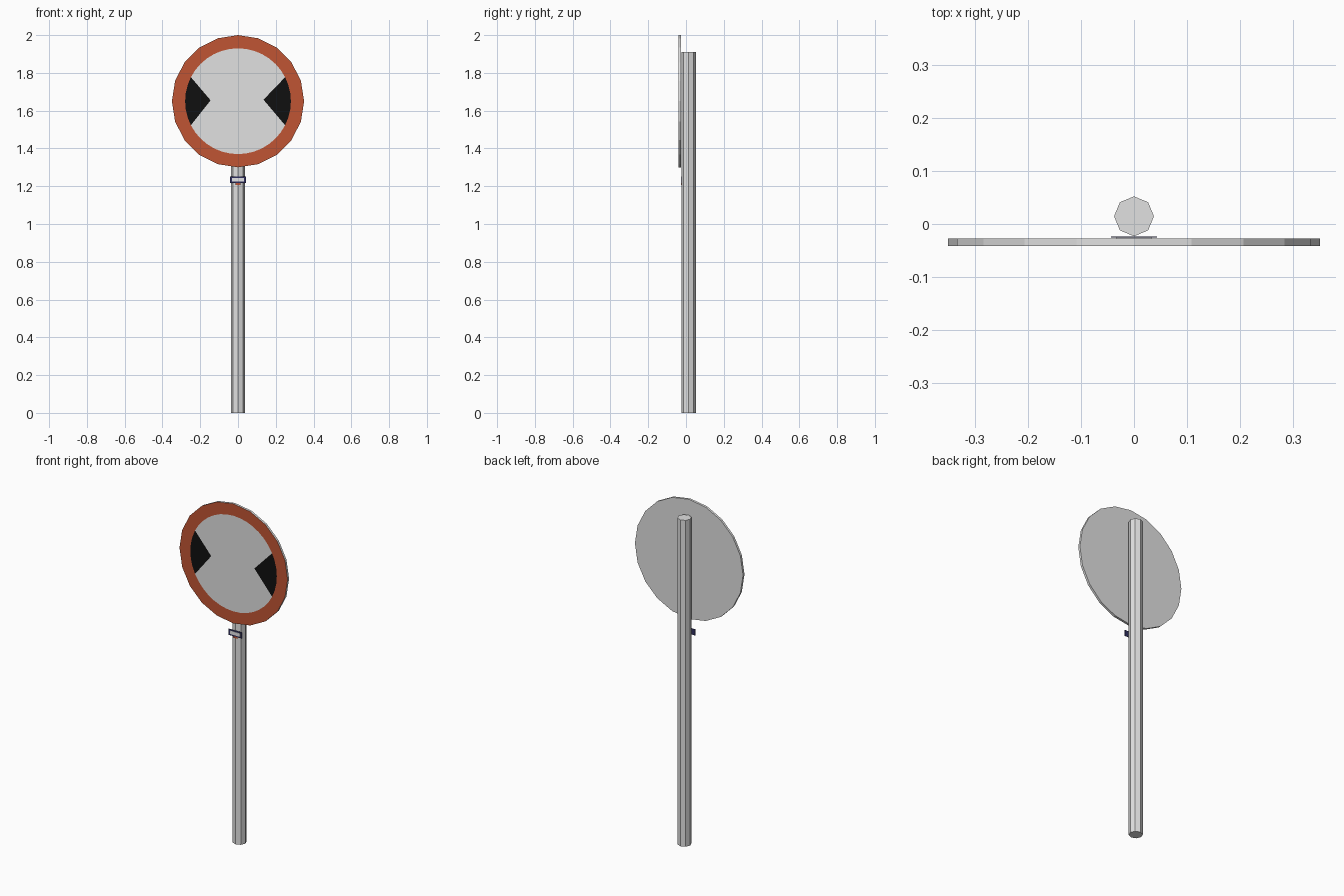
import bpy
import bmesh
from math import cos, sin, pi

cube = bpy.data.objects.get("Cube")
if cube:
    bpy.data.objects.remove(cube, do_unlink=True)


def material(name, rgb):
    m = bpy.data.materials.new(name)
    m.use_nodes = True
    m.diffuse_color = (*rgb, 1)
    m.node_tree.nodes["Principled BSDF"].inputs["Base Color"].default_value = (*rgb, 1)
    return m


grey = material("galvanised grey", (0.75, 0.75, 0.75))
orange = material("orange red", (0.53, 0.09, 0.034))
black = material("black", (0.005, 0.005, 0.005))
navy = material("navy blue", (0.03, 0.03, 0.12))
white = material("white", (0.8, 0.8, 0.82))


def finish(name, bm, mats):
    bmesh.ops.recalc_face_normals(bm, faces=bm.faces[:])
    mesh = bpy.data.meshes.new(name)
    bm.to_mesh(mesh)
    bm.free()
    for m in mats:
        mesh.materials.append(m)
    obj = bpy.data.objects.new(name, mesh)
    bpy.context.collection.objects.link(obj)
    return obj


def box(name, centre, size, mat):
    bm = bmesh.new()
    bmesh.ops.create_cube(bm, size=1)
    for v in bm.verts:
        v.co = [c + s * a for c, s, a in zip(centre, size, v.co)]
    return finish(name, bm, [mat])


# Octagonal pole
POLE_R, POLE_Y, POLE_TOP = 0.0375, 0.0145, 1.91
bm = bmesh.new()
bmesh.ops.create_cone(bm, cap_ends=True, segments=8, radius1=POLE_R, radius2=POLE_R, depth=POLE_TOP)
bmesh.ops.translate(bm, verts=bm.verts[:], vec=(0, POLE_Y, POLE_TOP / 2))
finish("pole", bm, [grey])

# Round sign: twenty-sided plate with a painted ring and two wedges on its front
R, INNER, SIGN_Z, FRONT, BACK, SIDES = 0.35, 0.28, 1.65, -0.041, -0.0275, 20
bm = bmesh.new()


def ring(radius, y, count):
    return [bm.verts.new((radius * cos(2 * pi * i / count), y,
                          SIGN_Z + radius * sin(2 * pi * i / count))) for i in range(count)]


def face(verts, index):
    bm.faces.new(verts).material_index = index


outer = ring(R, FRONT, SIDES)
rear = ring(R, BACK, SIDES)
inner = ring(INNER, FRONT, 2 * SIDES)
right_tip = bm.verts.new((0.135, FRONT, SIGN_Z + 0.008))
left_tip = bm.verts.new((-0.145, FRONT, SIGN_Z + 0.005))

for i in range(SIDES):
    j = (i + 1) % SIDES
    face([outer[i], outer[j], inner[2 * j], inner[2 * i + 1], inner[2 * i]], 1)
    face([outer[i], outer[j], rear[j], rear[i]], 0)
face(rear, 0)
# Wedges, then the plain field between them
face([right_tip] + [inner[i] for i in range(-3, 4)], 2)
face([left_tip] + inner[17:24], 2)
face([right_tip] + inner[3:18] + [left_tip] + inner[23:38], 0)
finish("sign_plate", bm, [grey, orange, black])

# Small label on the pole, with a pale panel and a red tab
LABEL_Z = 1.234
box("label", (0, -0.0245, LABEL_Z), (0.086, 0.002, 0.036), navy)
box("label_panel", (0, -0.026, LABEL_Z), (0.066, 0.002, 0.02), white)
box("label_tab", (0, -0.0245, LABEL_Z - 0.022), (0.026, 0.002, 0.01), orange)
